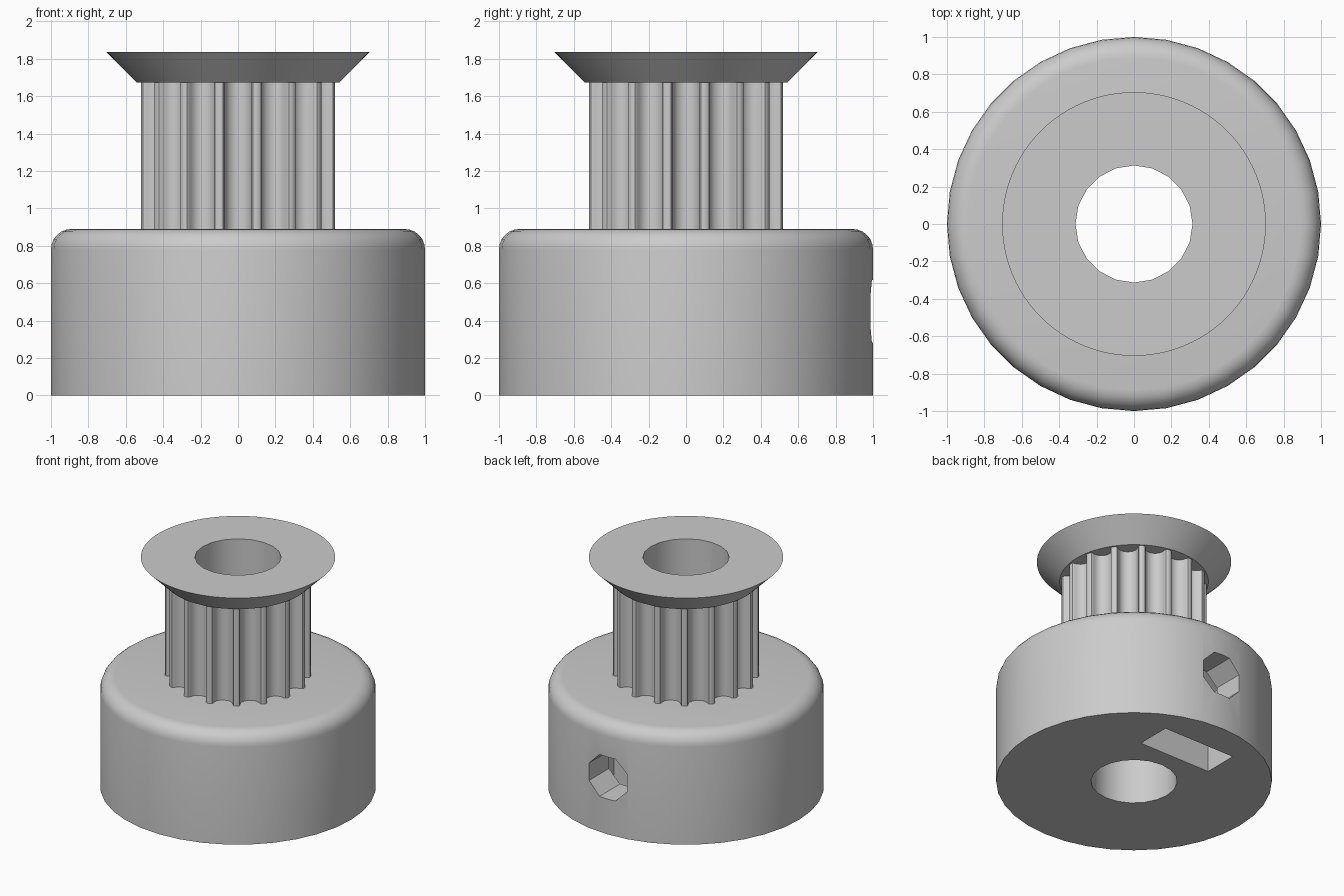
import bpy
import bmesh
from math import sin, cos, pi, sqrt
from mathutils import Matrix, Vector

default = bpy.data.objects.get("Cube")
if default:
    bpy.data.objects.remove(default, do_unlink=True)

HUB_TOP, DRUM_TOP, FLANGE_TOP = 0.89, 1.672, 1.837
DRUM_R, TEETH = 0.528, 16
SCREW_Z = 0.45

metal = bpy.data.materials.new("light_grey")
metal.use_nodes = True
grey = (0.6, 0.6, 0.6, 1)
metal.diffuse_color = grey
metal.node_tree.nodes["Principled BSDF"].inputs["Base Color"].default_value = grey


def circle(radius, sides, z=0.0, turn=0.0):
    return [Vector((radius * cos(2 * pi * i / sides + turn),
                    radius * sin(2 * pi * i / sides + turn), z)) for i in range(sides)]


def loft(name, rings):
    """Closed solid through matching rings of points, capped at both ends."""
    bm = bmesh.new()
    loops = [[bm.verts.new(p) for p in ring] for ring in rings]
    for low, high in zip(loops, loops[1:]):
        for i in range(len(low)):
            j = (i + 1) % len(low)
            bm.faces.new((low[i], low[j], high[j], high[i]))
    bm.faces.new(loops[0][::-1])
    bm.faces.new(loops[-1])
    bmesh.ops.recalc_face_normals(bm, faces=bm.faces)
    mesh = bpy.data.meshes.new(name)
    bm.to_mesh(mesh)
    bm.free()
    mesh.materials.append(metal)
    obj = bpy.data.objects.new(name, mesh)
    bpy.context.collection.objects.link(obj)
    return obj


def prism(name, outline, start, end, axis):
    shift = Vector(axis)
    return loft(name, [[p + shift * d for p in outline] for d in (start, end)])


def activate(obj):
    bpy.ops.object.select_all(action="DESELECT")
    obj.select_set(True)
    bpy.context.view_layer.objects.active = obj


def cut(obj, cutter):
    activate(obj)
    mod = obj.modifiers.new("cut", "BOOLEAN")
    mod.operation, mod.solver, mod.object = "DIFFERENCE", "EXACT", cutter
    bpy.ops.object.modifier_apply(modifier=mod.name)


# Hub with a rounded top rim
fillet, steps = 0.11, 6
hub_rings = [circle(1, 36)]
for s in range(steps + 1):
    a = s / steps * pi / 2
    hub_rings.append(circle(1 - fillet + fillet * cos(a), 36, HUB_TOP - fillet + fillet * sin(a)))
hub = loft("hub", hub_rings)

# Toothed drum: half a belt groove as (half width, depth), mirrored and repeated
half = [(0.092, 0), (0.08, 0.004), (0.0735, 0.014), (0.071, 0.026), (0.067, 0.037),
        (0.062, 0.048), (0.0555, 0.0585), (0.044, 0.069), (0.0305, 0.077), (0.0155, 0.0815)]
groove = [(-w, d) for w, d in half] + [(0, 0.083)] + [(w, d) for w, d in reversed(half)]
seat = sqrt(DRUM_R ** 2 - half[0][0] ** 2)
outline = []
for k in range(TEETH):
    spin = Matrix.Rotation(2 * pi * k / TEETH, 3, "Z")
    outline += [spin @ Vector((seat - d, w, 0)) for w, d in groove]
drum = prism("toothed_drum", outline, HUB_TOP, DRUM_TOP, (0, 0, 1))

# Flared flange
flange = loft("flange", [circle(0.54, 96, DRUM_TOP), circle(0.705, 96, FLANGE_TOP)])

# Cutters: shaft bore, set screw hole and nut slot
bore = prism("bore_cutter", circle(0.313, 20), -0.5, 2.5, (0, 0, 1))
octagon = [Vector((p.x, 0, p.y + SCREW_Z)) for p in circle(0.182, 8, turn=pi / 8)]
screw = prism("screw_cutter", octagon, 0.1, 1.3, (0, 1, 0))
nut = 0.318
slot_outline = [Vector((x, 0, z)) for x, z in (
    (-nut, -0.2), (nut, -0.2), (nut, SCREW_Z + nut * 0.577),
    (0, SCREW_Z + nut * 1.155), (-nut, SCREW_Z + nut * 0.577))]
slot = prism("nut_slot_cutter", slot_outline, 0.457, 0.735, (0, 1, 0))

for part in (hub, drum, flange):
    cut(part, bore)
cut(hub, slot)
cut(hub, screw)
for cutter in (bore, screw, slot):
    bpy.data.objects.remove(cutter, do_unlink=True)

for part in (hub, drum, flange):
    activate(part)
    bpy.ops.object.shade_smooth_by_angle()
